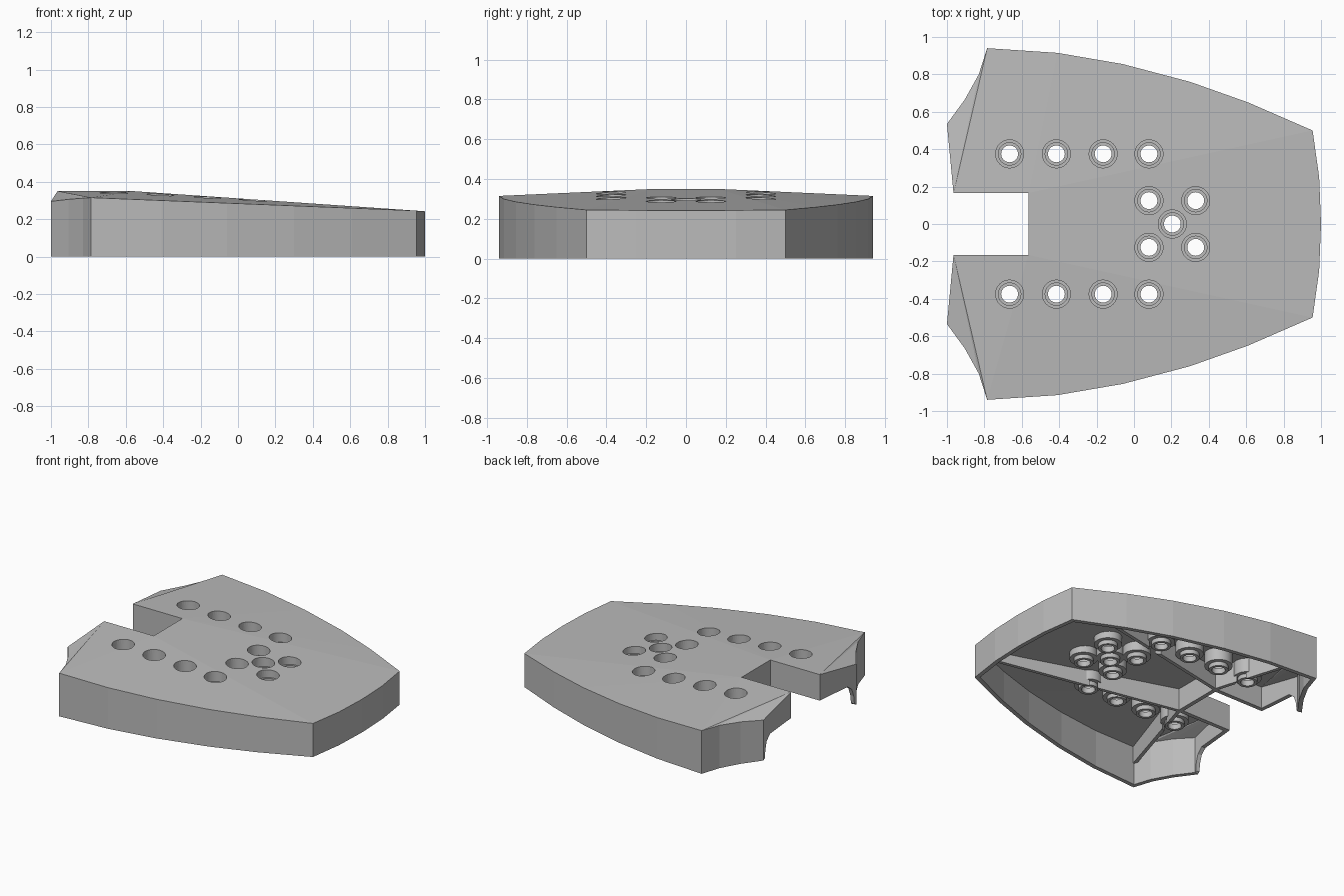
import bpy, bmesh, math
from mathutils import Vector
from mathutils.bvhtree import BVHTree

if "Cube" in bpy.data.objects:
    bpy.data.objects.remove(bpy.data.objects["Cube"])

WALL, ROOF, RAISED = 0.03, 0.03, 0.16

grey = bpy.data.materials.new("plain_grey")
grey.diffuse_color = (0.5, 0.5, 0.5, 1)
grey.use_nodes = True
grey.node_tree.nodes["Principled BSDF"].inputs["Base Color"].default_value = grey.diffuse_color


def make_object(name, bm):
    bmesh.ops.recalc_face_normals(bm, faces=bm.faces)
    mesh = bpy.data.meshes.new(name)
    bm.to_mesh(mesh)
    bm.free()
    mesh.materials.append(grey)
    ob = bpy.data.objects.new(name, mesh)
    bpy.context.collection.objects.link(ob)
    return ob


def smooth(ob):
    bpy.ops.object.select_all(action='DESELECT')
    ob.select_set(True)
    bpy.context.view_layer.objects.active = ob
    bpy.ops.object.shade_smooth_by_angle(angle=math.radians(30))


# Half outline as (x, y, top z, bottom z), from the nose round to the notch
def edge_z(x):
    return 0.315 - 0.0402 * (x + 0.785)


half = [(1, 0, 0.242, 0), (0.99, 0.25, 0.2427, 0), (0.955, 0.5, 0.245, 0)]
half += [(x, y, edge_z(x), 0) for x, y in
         [(0.61, 0.65), (0.30, 0.76), (-0.06, 0.855), (-0.41, 0.915), (-0.785, 0.94)]]
half += [(-0.83, 0.80, 0.312, 0), (-0.905, 0.665, 0.306, 0), (-1, 0.535, 0.295, 0)]
# curved foot where the low edge rises to the notch walls
for t, b in [(0.05, 0.01), (0.07, 0.07), (0.12, 0.125), (0.24, RAISED), (1, RAISED)]:
    half.append((-1 + 0.035 * t, 0.535 - 0.37 * t, 0.295 + 0.055 * t, b))
half.append((-0.565, 0.165, 0.35, RAISED))
H = len(half)
outline = half + [(x, -y, t, b) for x, y, t, b in reversed(half[1:])]
N = len(outline)


def inset(d):
    """Move the outline inward by d with mitred corners."""
    pts = [Vector(p[:2]) for p in outline]
    res = []
    for i, p in enumerate(pts):
        a, c = (p - pts[i - 1]).normalized(), (pts[(i + 1) % N] - p).normalized()
        na, nc = Vector((-a.y, a.x)), Vector((-c.y, c.x))
        res.append(p + (na + nc) * d / (1 + na.dot(nc)))
    return res


# Roof panels by outline index: centre, long side facets and notch corner
R, Q, C1, C2, A, B = 2, 7, 8, 9, H - 2, H - 1
side = [(i, i + 1, B) for i in range(R, Q)]
side += [(Q, A, B), (Q, C1, A), (C1, C2, A), tuple(range(C2, A + 1))]
mirrored = [tuple((N - i) % N for i in reversed(f)) for f in side]
centre = (0, 1, R, B, N - B, N - R, N - 1)
panels = side + mirrored + [centre]

# Hollow body, open underneath
bm = bmesh.new()
inner = inset(WALL)
ot = [bm.verts.new(p[:3]) for p in outline]
ob_ = [bm.verts.new((p[0], p[1], p[3])) for p in outline]
it = [bm.verts.new((q.x, q.y, p[2] - ROOF)) for q, p in zip(inner, outline)]
ib = [bm.verts.new((q.x, q.y, p[3])) for q, p in zip(inner, outline)]
for f in panels:
    bm.faces.new([ot[i] for i in f])
    bm.faces.new([it[i] for i in reversed(f)])
for i in range(N):
    j = (i + 1) % N
    for lo, hi in ((ob_, ot), (ib, ob_), (it, ib)):
        bm.faces.new((lo[i], lo[j], hi[j], hi[i]))
bmesh.ops.recalc_face_normals(bm, faces=bm.faces)
tree = BVHTree.FromBMesh(bm)
body = make_object("body_shell", bm)


def roof_z(x, y):
    return tree.ray_cast(Vector((x, y, 1)), Vector((0, 0, -1)))[0].z


# Screw positions: two side rows and a five-point cluster
screws = [(x, s * 0.375) for s in (1, -1) for x in (-0.665, -0.415, -0.165, 0.08)]
screws += [(x, s * 0.125) for s in (1, -1) for x in (0.08, 0.33)] + [(0.205, 0)]

# Openings through the roof
bm = bmesh.new()
for x, y in screws:
    r = bmesh.ops.create_cone(bm, cap_ends=True, segments=32, radius1=0.075,
                              radius2=0.075, depth=0.3)
    bmesh.ops.translate(bm, verts=r["verts"], vec=(x, y, 0.36))
cutter = make_object("screw_hole_cutter", bm)
cutter.hide_render = True
mod = body.modifiers.new("screw_holes", 'BOOLEAN')
mod.operation, mod.solver, mod.object = 'DIFFERENCE', 'EXACT', cutter
bpy.context.view_layer.objects.active = body
bpy.ops.object.modifier_apply(modifier=mod.name)
bpy.data.objects.remove(cutter)

# Stepped tubular bosses
bm = bmesh.new()
for x, y in screws:
    top = roof_z(x, y) - 0.015
    profile = [(0.093, top), (0.093, 0.205), (0.065, 0.205), (0.065, 0.175),
               (0.045, 0.175), (0.045, 0.215), (0.06, 0.215), (0.06, 0.235),
               (0.075, 0.235), (0.075, top)]
    rings = [[bm.verts.new((x + r * math.cos(k * math.tau / 32),
                            y + r * math.sin(k * math.tau / 32), z))
              for k in range(32)] for r, z in profile]
    for i, ring in enumerate(rings):
        prev = rings[i - 1]
        for k in range(32):
            m = (k + 1) % 32
            bm.faces.new((prev[k], prev[m], ring[m], ring[k]))
smooth(make_object("screw_bosses", bm))

# Stiffening ribs from the notch corners to the outer corners
mid = inset(0.02)
for s, label in ((1, "back"), (-1, "front")):
    for end, where in ((R, "nose"), (Q, "tail")):
        p, q = mid[B].copy(), mid[end].copy()
        p.y *= s
        q.y *= s
        d = (q - p).normalized()
        n = Vector((-d.y, d.x)) * 0.0125
        bm = bmesh.new()
        low, high = [], []
        for c, o in ((p, n), (q, n), (q, -n), (p, -n)):
            v = c + o
            low.append(bm.verts.new((v.x, v.y, RAISED)))
            high.append(bm.verts.new((v.x, v.y, roof_z(c.x, c.y) - 0.015)))
        bm.faces.new(low)
        bm.faces.new(high)
        for i in range(4):
            j = (i + 1) % 4
            bm.faces.new((low[i], low[j], high[j], high[i]))
        rib = make_object(f"{label}_{where}_rib", bm)
        # keep the screw passages clear of the rib
        bmc = bmesh.new()
        for x, y in screws:
            r = bmesh.ops.create_cone(bmc, cap_ends=True, segments=32, radius1=0.08,
                                      radius2=0.08, depth=1)
            bmesh.ops.translate(bmc, verts=r["verts"], vec=(x, y, 0.3))
        clear = make_object("rib_cutter", bmc)
        clear.hide_render = True
        mod = rib.modifiers.new("clearance", 'BOOLEAN')
        mod.operation, mod.solver, mod.object = 'DIFFERENCE', 'EXACT', clear
        bpy.context.view_layer.objects.active = rib
        bpy.ops.object.modifier_apply(modifier=mod.name)
        bpy.data.objects.remove(clear)
